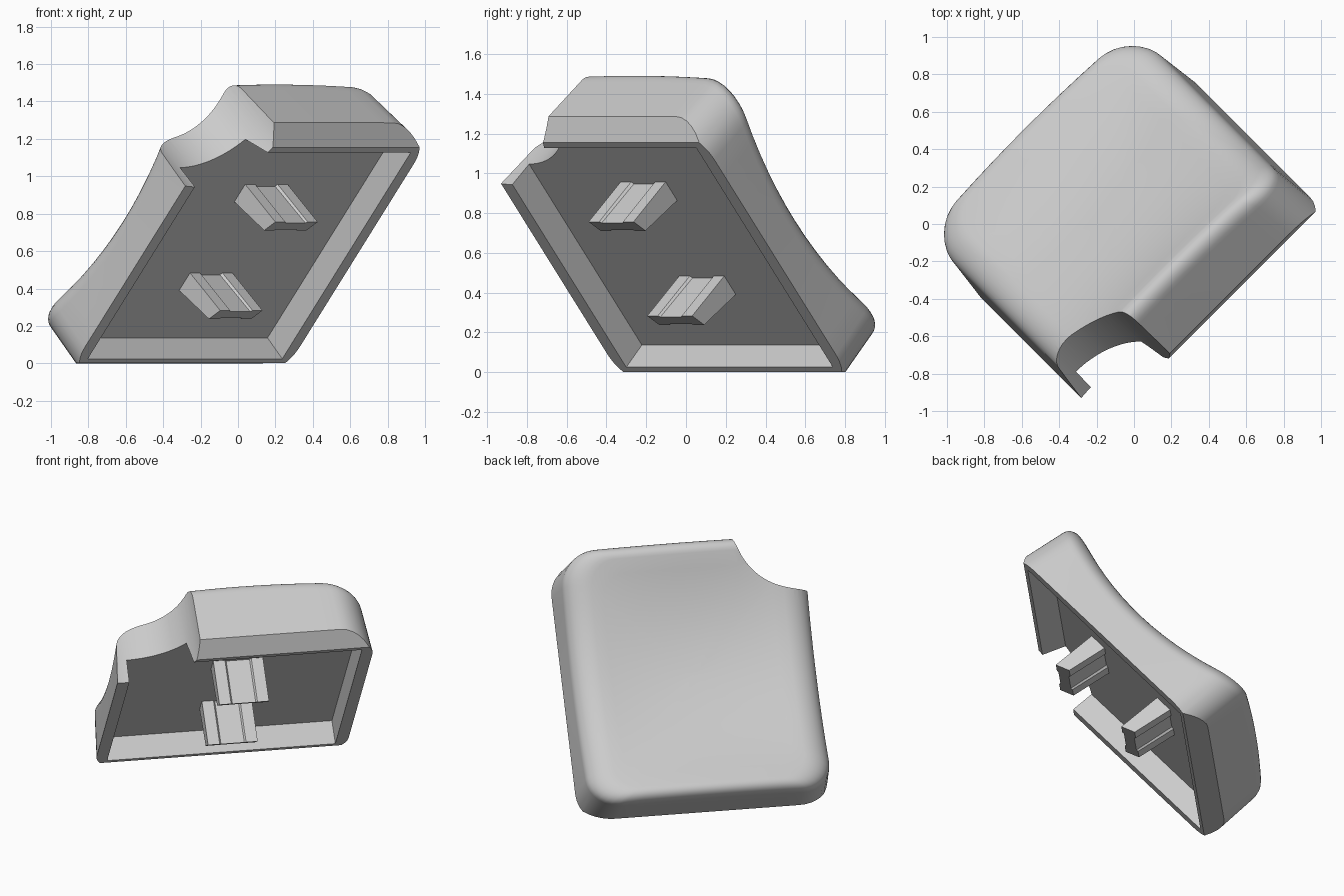
import bpy, bmesh, math
from mathutils import Matrix, Vector

if "Cube" in bpy.data.objects:
    bpy.data.objects.remove(bpy.data.objects["Cube"], do_unlink=True)

grey = bpy.data.materials.new("light_grey_plastic")
grey.use_nodes = True
grey.diffuse_color = (0.6, 0.6, 0.6, 1)
grey.node_tree.nodes["Principled BSDF"].inputs["Base Color"].default_value = (0.6, 0.6, 0.6, 1)

RIM, FLOOR, DROP = 0.28, 0.435, 0.12


def make_object(name, bm):
    bmesh.ops.recalc_face_normals(bm, faces=bm.faces)
    mesh = bpy.data.meshes.new(name)
    bm.to_mesh(mesh)
    bm.free()
    mesh.materials.append(grey)
    obj = bpy.data.objects.new(name, mesh)
    bpy.context.collection.objects.link(obj)
    return obj


def rounded_rect(hx, hy, r, shift=0, arc=8, straight=12):
    """Outline with round corners and subdivided straight sides."""
    corners = []
    for i, (sx, sy) in enumerate([(1, 1), (-1, 1), (-1, -1), (1, -1)]):
        centre = Vector((sx * (hx - r), sy * (hy - r) + shift))
        angles = [math.pi / 2 * (i + k / arc) for k in range(arc + 1)]
        corners.append([centre + r * Vector((math.cos(a), math.sin(a))) for a in angles])
    points = []
    for i, corner in enumerate(corners):
        following = corners[(i + 1) % 4][0]
        points += corner
        points += [corner[-1].lerp(following, k / straight) for k in range(1, straight)]
    return points


def loft(bm, rings):
    """Skin a list of equal rings, and cap both ends."""
    rows = [[bm.verts.new(p) for p in ring] for ring in rings]
    n = len(rows[0])
    for low, high in zip(rows, rows[1:]):
        for i in range(n):
            j = (i + 1) % n
            bm.faces.new((low[i], low[j], high[j], high[i]))
    bm.faces.new(rows[0][::-1])
    bm.faces.new(rows[-1])


def dish(p):
    """Height of the top: a long scoop with a shallow bowl in its middle."""
    bowl = max(0, 1 - p.x ** 2 / 0.38) * max(0, 1 - p.y ** 2 / 0.56)
    return 0.6 + p.y ** 2 * (0.27 - 0.1 * p.x ** 2) - 0.03 * bowl


# Cap body: leaning walls, rounded top edge and a scooped top
rings = [[(p.x, p.y, RIM) for p in rounded_rect(0.812, 0.865, 0.21)]]
for k in range(9):
    a = math.pi / 2 * k / 8
    inset = 1 - math.cos(a)
    outline = rounded_rect(0.785 - 0.17 * inset, 0.848 - 0.09 * inset, 0.21 - 0.05 * inset, -0.012)
    rings.append([(p.x, p.y, dish(p) - DROP * (1 - math.sin(a))) for p in outline])
for scale in (0.88, 0.75, 0.6, 0.45, 0.3, 0.15, 0.02):
    rings.append([(p.x * scale, p.y * scale, dish(p * scale)) for p in outline])
bm = bmesh.new()
loft(bm, rings)

# Chamfers under the two end walls
for side in (1, -1):
    bmesh.ops.bisect_plane(bm, geom=bm.verts[:] + bm.edges[:] + bm.faces[:],
                           plane_co=(0, side * 0.768, RIM),
                           plane_no=(0, side, -0.9), clear_outer=True)
    bmesh.ops.holes_fill(bm, edges=[e for e in bm.edges if e.is_boundary], sides=0)
cap = make_object("cap_shell", bm)

# Hollow under the cap, with drafted sides
bm = bmesh.new()
loft(bm, [[(hx, y1, z), (-hx, y1, z), (-hx, y0, z), (hx, y0, z)]
          for hx, y0, y1, z in ((0.737, -0.744, 0.755, 0.2), (0.732, -0.725, 0.69, FLOOR))])
hollow = make_object("hollow_cutter", bm)

# Round bite out of one corner
bm = bmesh.new()
bmesh.ops.create_cone(bm, cap_ends=True, segments=96, radius1=0.437, radius2=0.437,
                      depth=2, matrix=Matrix.Translation((0.74, 0.925, 0.5)))
bite = make_object("bite_cutter", bm)

for cutter in (hollow, bite):
    cutter.hide_render = True
    mod = cap.modifiers.new("cut", "BOOLEAN")
    mod.operation, mod.solver, mod.object = "DIFFERENCE", "EXACT", cutter
    bpy.context.view_layer.objects.active = cap
    bpy.ops.object.modifier_apply(modifier=mod.name)
    bpy.data.objects.remove(cutter, do_unlink=True)

# Two tapered prongs with slanted tips and a shallow recess along both broad faces
half = [(0.16, 1), (0.085, 1), (0.075, 0.78), (-0.075, 0.78), (-0.085, 1), (-0.16, 1)]
section = half + [(-x, -y) for x, y in half]
parts = [cap]
for name, top in (("upper_prong", 0.369), ("lower_prong", -0.262)):
    bm = bmesh.new()
    tip = [(x, top + 0.045 * (y - 1), 0.148 - 0.017 * y) for x, y in section]
    base = [(x, top + 0.063 * (y - 1), FLOOR + 0.01) for x, y in section]
    loft(bm, [tip, base])
    parts.append(make_object(name, bm))

# Tilt everything so that it rests on the lower chamfer, and set it on the ground
d = math.sqrt(0.5)
across = Vector((-d, -d, 0))
along = Vector((0.661 * d, -0.661 * d, 0.75)).normalized()
tilt = Matrix((across, along, across.cross(along))).transposed().to_4x4()
lowest = min((tilt @ v.co).z for v in cap.data.vertices)
place = Matrix.Translation((0.21, -0.274, -lowest)) @ tilt
for part in parts:
    part.data.transform(place)

# Smooth rounded surfaces, keeping creases sharp
bpy.ops.object.select_all(action="DESELECT")
cap.select_set(True)
bpy.context.view_layer.objects.active = cap
bpy.ops.object.shade_smooth_by_angle(angle=math.radians(25))
